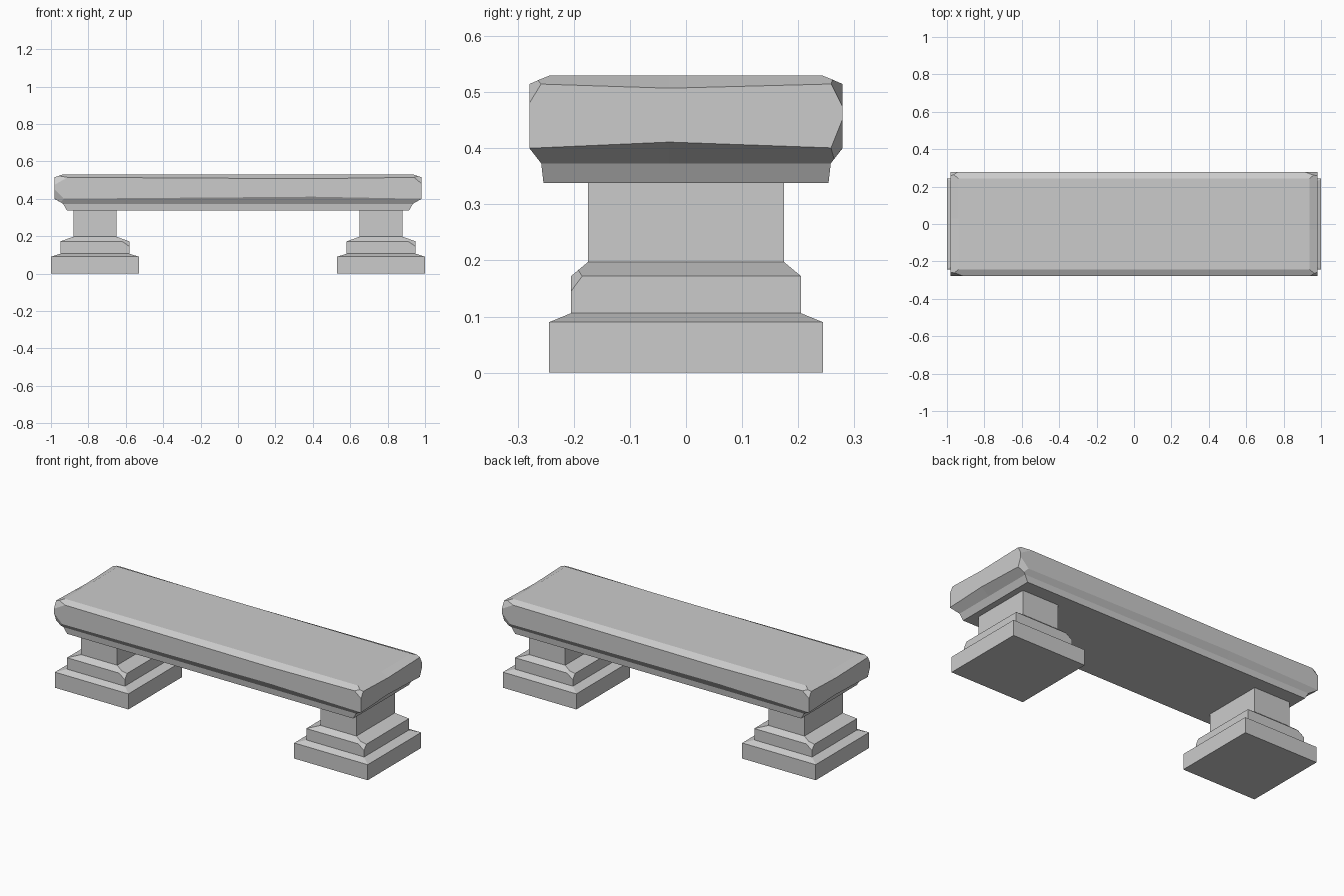
import bpy, bmesh
from mathutils import Vector

if "Cube" in bpy.data.objects:
    bpy.data.objects.remove(bpy.data.objects["Cube"])


def chip(bm, corner, size):
    """Slice a chip off a corner; size gives the cut length along x, y, z (signed, inwards)."""
    n = Vector([1 / s for s in size])
    point = Vector(corner) + Vector((size[0], 0, 0))
    geom = bm.verts[:] + bm.edges[:] + bm.faces[:]
    bmesh.ops.bisect_plane(bm, geom=geom, plane_co=point, plane_no=-n, clear_outer=True)
    bmesh.ops.holes_fill(bm, edges=[e for e in bm.edges if e.is_boundary])


def loft(name, rings, chips=(), x=0):
    """Join equal-length rings of points into a closed solid, then chip its corners."""
    bm = bmesh.new()
    loops = [[bm.verts.new(p) for p in ring] for ring in rings]
    for a, b in zip(loops, loops[1:]):
        for i in range(len(a)):
            j = (i + 1) % len(a)
            bm.faces.new((a[i], a[j], b[j], b[i]))
    bm.faces.new(loops[0][::-1])
    bm.faces.new(loops[-1])
    for corner, size in chips:
        chip(bm, corner, size)
    bmesh.ops.recalc_face_normals(bm, faces=bm.faces[:])
    mesh = bpy.data.meshes.new(name)
    bm.to_mesh(mesh)
    bm.free()
    ob = bpy.data.objects.new(name, mesh)
    ob.location.x = x
    bpy.context.collection.objects.link(ob)


def rect(hx, hy, z):
    return [(-hx, -hy, z), (hx, -hy, z), (hx, hy, z), (-hx, hy, z)]


def worn_rect(hx, hy, z, wear=0):
    """Rectangle whose edges wander by wear in height part way along each side."""
    m = z + wear
    return [(-hx, -hy, z), (0.4, -hy, m), (hx, -hy, z), (hx, -0.03, m),
            (hx, hy, z), (-0.4, hy, m), (-hx, hy, z), (-hx, 0.03, m)]


# Seat slab with worn rims and chipped corners, repeated at half a turn
seat_chips = []
for s in (1, -1):
    seat_chips += [
        ((0.98 * s, -0.279 * s, 0.515), (-0.04 * s, 0.02 * s, -0.033)),
        ((-0.98 * s, -0.279 * s, 0.515), (0.07 * s, 0.02 * s, -0.04)),
        ((0.98 * s, 0.279 * s, 0.40), (-0.05 * s, -0.02 * s, 0.05)),
    ]
loft("seat_slab", [
    worn_rect(0.915, 0.254, 0.338),
    worn_rect(0.935, 0.258, 0.373),
    worn_rect(0.982, 0.279, 0.40, 0.011),
    worn_rect(0.982, 0.279, 0.515, -0.008),
    worn_rect(0.937, 0.242, 0.53),
], seat_chips)

# Two stepped pedestals
tier_chips = [((0.185 * s, -0.205 * s, 0.172), (-0.04 * s, 0.02 * s, -0.027)) for s in (1, -1)]
for side, x in (("left", -0.765), ("right", 0.765)):
    loft(side + "_plinth", [rect(0.235, 0.244, 0), rect(0.235, 0.244, 0.09),
                            rect(0.185, 0.205, 0.106)], x=x)
    loft(side + "_step", [rect(0.185, 0.205, 0.106), rect(0.185, 0.205, 0.172),
                          rect(0.115, 0.175, 0.197)], tier_chips, x)
    loft(side + "_column", [rect(0.115, 0.175, 0.197), rect(0.115, 0.175, 0.338)], x=x)
